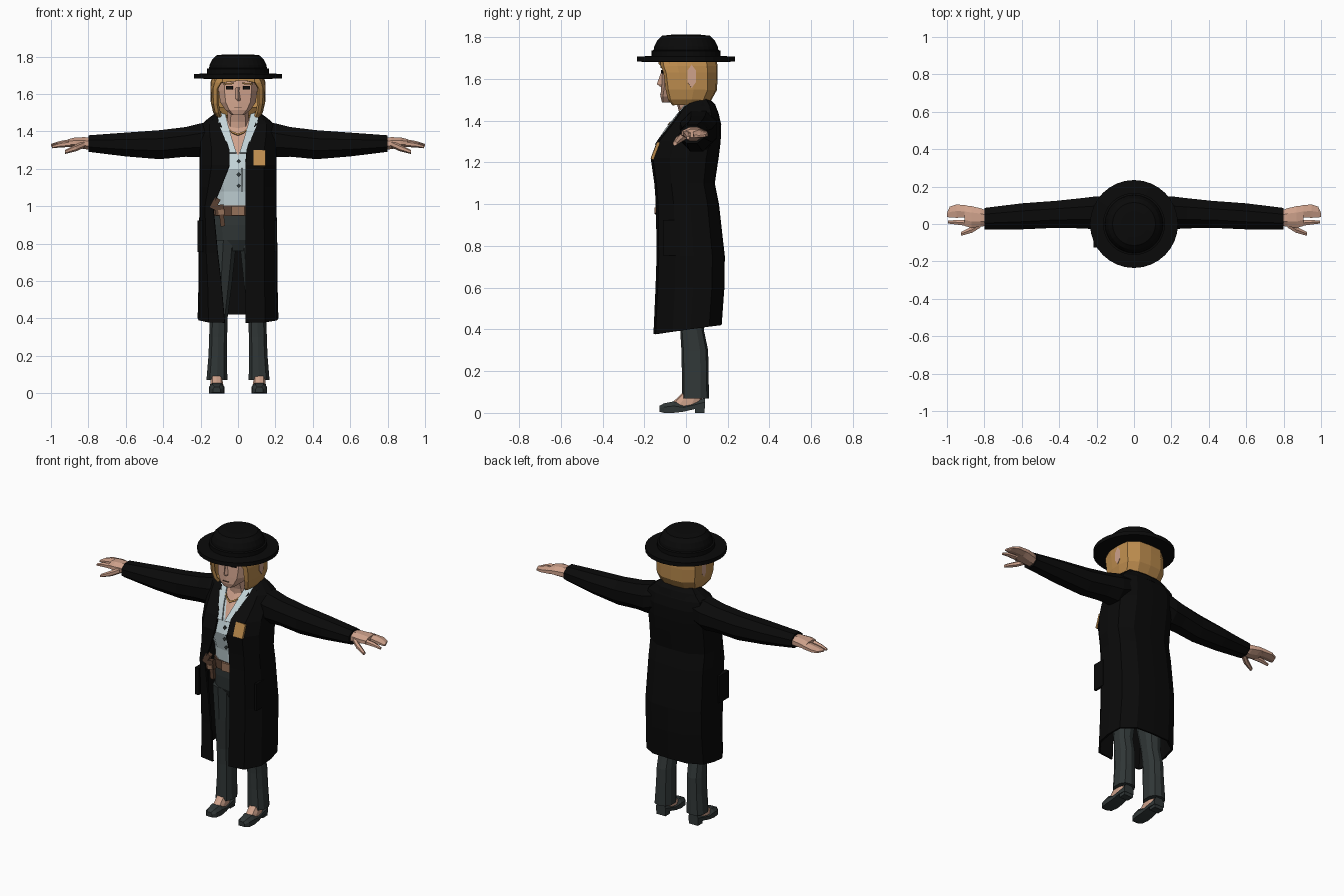
import bpy, bmesh, math
from mathutils import Vector, Matrix

def mat(name, r, g, b):
    m = bpy.data.materials.new(name)
    m.diffuse_color = (r, g, b, 1)
    return m

BLACK = mat("coat black", .003, .003, .003)
GREY = mat("trouser grey", .03, .038, .038)
SKIN = mat("skin", .62, .36, .26)
HAIR = mat("hair gold", .5, .26, .075)
SHIRT = mat("shirt pale blue", .55, .66, .69)
BROWN = mat("leather brown", .10, .052, .032)
TAN = mat("buckle tan", .30, .165, .10)
DARK = mat("eye dark", .006, .005, .005)

def finish(name, bm, *mats, thick=0):
    bmesh.ops.recalc_face_normals(bm, faces=bm.faces)
    me = bpy.data.meshes.new(name)
    bm.to_mesh(me)
    bm.free()
    ob = bpy.data.objects.new(name, me)
    bpy.context.collection.objects.link(ob)
    for m in mats:
        me.materials.append(m)
    if thick:
        mod = ob.modifiers.new("thickness", 'SOLIDIFY')
        mod.thickness, mod.offset = thick, 0
    return ob

def loft_bm(rows, closed=True, caps=True):
    bm = bmesh.new()
    vs = [[bm.verts.new(p) for p in r] for r in rows]
    n = len(rows[0])
    for a, b in zip(vs, vs[1:]):
        for i in range(n if closed else n - 1):
            j = (i + 1) % n
            bm.faces.new((a[i], a[j], b[j], b[i]))
    if closed and caps:
        bm.faces.new(vs[0])
        bm.faces.new(vs[-1])
    return bm

def loft(name, rows, m, closed=True, caps=True, thick=0):
    return finish(name, loft_bm(rows, closed, caps), m, thick=thick)

def sp(v, p):
    return math.copysign(abs(v) ** p, v)

def ring(z, hw, yf, yb, cx=0, n=12, p=.8):
    """Rounded horizontal section."""
    a = [2 * math.pi * i / n - math.pi / 2 for i in range(n)]
    return [(cx + hw * sp(math.cos(t), p), (yf + yb) / 2 + (yb - yf) / 2 * sp(math.sin(t), p), z) for t in a]

def xring(x, y0, y1, z0, z1, n=8):
    """Rounded section across the x axis."""
    a = [2 * math.pi * (i + .5) / n for i in range(n)]
    return [(x, (y0 + y1) / 2 + (y1 - y0) / 2 * 1.06 * math.cos(t),
             (z0 + z1) / 2 + (z1 - z0) / 2 * 1.06 * math.sin(t)) for t in a]

def wrap(z, hw, yf, yb, xl, xr, slope=0):
    """Section open at the front, running round the back."""
    d = yb - yf
    def side(xo):
        return [(xo, yf), (xo + (hw - xo) * .6, yf + .01), (hw * .97, yf + .28 * d),
                (hw, yf + .55 * d), (hw * .93, yf + .82 * d), (hw * .55, yb - .005)]
    pts = side(xr) + [(0, yb)] + [(-x, y) for x, y in reversed(side(-xl))]
    return [(x, y, z + slope * y) for x, y in pts]

def box(name, c, size, m, rot=(0, 0, 0)):
    bm = bmesh.new()
    bmesh.ops.create_cube(bm, size=1, matrix=Matrix.Diagonal((*size, 1)))
    ob = finish(name, bm, m)
    ob.location, ob.rotation_euler = c, rot
    return ob

# Hat: brim, band and crown turned in one profile
prof = [(.13, 1.68), (.235, 1.683), (.235, 1.707), (.166, 1.71), (.166, 1.735), (.155, 1.738),
        (.152, 1.755), (.138, 1.785), (.115, 1.807), (.07, 1.812)]
loft("hat", [ring(z, r, -r, r, n=32, p=1) for r, z in prof], BLACK)

# Head, nose and neck
loft("head", [ring(*r, n=10, p=.75) for r in [
    (1.488, .035, -.115, -.03), (1.515, .07, -.122, .03), (1.555, .098, -.12, .09),
    (1.62, .108, -.115, .11), (1.695, .108, -.105, .11)]], SKIN)
loft("nose", [[(-.018, -.105, z), (0, y, z), (.018, -.105, z)] for z, y in
              [(1.635, -.118), (1.575, -.14), (1.562, -.122)]], SKIN)
loft("neck", [ring(*r, n=10) for r in [(1.38, .068, -.03, .1), (1.45, .06, -.035, .09),
                                       (1.53, .058, -.06, .08)]], SKIN)
box("mouth", (0, -.1225, 1.527), (.04, .006, .004), BROWN)

# Hair: shell round the head with a fringe
loft("hair", [wrap(*r) for r in [
    (1.48, .105, -.06, .085, -.09, .09), (1.505, .125, -.08, .115, -.1, .1),
    (1.55, .135, -.09, .14, -.108, .108), (1.63, .138, -.1, .143, -.108, .108),
    (1.66, .137, -.11, .142, -.09, .09), (1.695, .13, -.115, .138, -.06, .06)]],
    HAIR, closed=False, thick=.018)
loft("hair_nape", [ring(1.485, .09, 0, .08), ring(1.53, .12, -.02, .13)], HAIR)
loft("fringe", [[(-.125, -.075, z - .012), (-.08, -.115, z - .004), (.03, -.124, z + .008),
                 (.085, -.115, z - .004), (.125, -.075, z - .012)] for z in (1.665, 1.70)],
     HAIR, closed=False, thick=.014)

for s, side in ((-1, "right"), (1, "left")):
    # Eyes, brows and ears
    box(side + "_eye", (s * .046, -.111, 1.634), (.036, .009, .018), DARK, (0, 0, s * .2))
    box(side + "_brow", (s * .05, -.113, 1.655), (.052, .009, .008), HAIR, (0, s * .08, s * .2))
    loft(side + "_ear", [xring(s * x, y0, y1, z0, z1, 6) for x, y0, y1, z0, z1 in
                         [(.12, .0, .035, 1.565, 1.655), (.147, .005, .05, 1.56, 1.665)]], SKIN)

    # Sleeve
    loft(side + "_sleeve", [xring(s * r[0], *r[1:]) for r in [
        (.13, -.02, .145, 1.29, 1.455), (.2, -.03, .15, 1.26, 1.445), (.28, -.025, .14, 1.263, 1.425),
        (.42, -.022, .125, 1.25, 1.408), (.6, -.03, .112, 1.265, 1.395), (.8, -.03, .087, 1.29, 1.38)]], BLACK)

    # Hand: palm, grouped fingers, forefinger and thumb
    loft(side + "_palm", [xring(s * r[0], *r[1:]) for r in [
        (.78, -.01, .07, 1.30, 1.365), (.82, -.015, .085, 1.305, 1.37),
        (.87, -.022, .097, 1.312, 1.368), (.905, -.012, .1, 1.318, 1.36)]], SKIN)
    loft(side + "_fingers", [xring(s * r[0], *r[1:], n=6) for r in [
        (.89, .032, .102, 1.318, 1.358), (.95, .03, .108, 1.318, 1.348), (.985, .033, .095, 1.318, 1.338),
        (1, .036, .06, 1.32, 1.332)]], SKIN)
    loft(side + "_forefinger", [xring(s * r[0], *r[1:], n=6) for r in [
        (.89, -.012, .022, 1.318, 1.352), (.95, -.004, .023, 1.315, 1.342), (.995, .002, .018, 1.31, 1.325)]], SKIN)
    loft(side + "_thumb", [xring(s * r[0], *r[1:], n=6) for r in [
        (.82, -.02, .02, 1.315, 1.35), (.865, -.048, -.012, 1.295, 1.33), (.925, -.064, -.042, 1.28, 1.3)]], SKIN)

    # Trouser leg
    loft(side + "_trouser_leg", [ring(*r[:4], cx=s * r[4], n=10) for r in [
        (.07, .058, -.02, .11, .113), (.2, .052, -.02, .108, .108), (.3, .05, -.022, .106, .106),
        (.4, .05, -.028, .085, .104), (.6, .062, -.06, .1, .09), (.82, .074, -.09, .125, .078)]], GREY)

    # Foot and shoe
    loft(side + "_foot", [ring(*r, cx=s * .114, n=10) for r in [
        (.03, .034, -.085, .07), (.055, .034, -.06, .075), (.1, .033, -.012, .08), (.13, .033, 0, .08)]], SKIN)
    cx = s * .114
    loft(side + "_shoe", [[(cx - w, y, z0), (cx - w, y, z0 + .6 * (z1 - z0)), (cx - w * .6, y, z1),
                           (cx + w * .6, y, z1), (cx + w, y, z0 + .6 * (z1 - z0)), (cx + w, y, z0)]
                          for y, w, z0, z1 in [(-.127, .02, .005, .034), (-.105, .036, 0, .046),
                                               (-.06, .042, 0, .055), (-.01, .04, .006, .04),
                                               (.04, .037, .018, .052), (.09, .034, .02, .072)]], GREY)
    box(side + "_shoe_heel", (cx, .065, .013), (.062, .046, .026), GREY)

    # Shirt collar flap
    loft(side + "_shirt_collar", [[(s * x0, y, z), (s * x1, y + .006, z)] for z, x0, x1, y in [
        (1.495, .068, .112, .015), (1.43, .052, .1, -.04), (1.36, .032, .07, -.095), (1.285, .008, .046, -.146)]],
        SHIRT, closed=False, thick=.008)

# Shirt, cut along the neckline so the open V takes the skin colour
bm = loft_bm([ring(*r) for r in [
    (.97, .128, -.098, .1), (1.08, .13, -.112, .1), (1.2, .155, -.146, .12), (1.29, .155, -.118, .13),
    (1.38, .15, -.055, .14), (1.43, .12, -.025, .12), (1.475, .075, .0, .1)]])
for s in (-1, 1):
    bmesh.ops.bisect_plane(bm, geom=bm.verts[:] + bm.edges[:] + bm.faces[:],
                           plane_co=(0, 0, 1.27), plane_no=(s, 0, -.4))
for f in bm.faces:
    c = f.calc_center_median()
    f.material_index = int(c.y < .04 and abs(c.x) < .4 * (c.z - 1.27))
finish("shirt", bm, SHIRT, SKIN)
for z, y in ((1.24, -.138), (1.17, -.14), (1.11, -.124)):
    box("shirt_button", (.004, y, z), (.018, .008, .018), GREY, (0, math.pi / 4, 0))
box("shirt_placket", (.022, -.1305, 1.14), (.006, .006, .13), GREY, (.29, 0, 0))
loft("necklace", [[(x, y + d, z + e) for x, y, z in [(-.06, -.045, 1.42), (-.03, -.072, 1.39),
      (0, -.086, 1.378), (.03, -.072, 1.39), (.06, -.045, 1.42)]] for d, e in ((0, 0), (.006, .009))],
     HAIR, closed=False, thick=.006)

# Trouser seat, belt and buckle
loft("trouser_seat", [ring(*r) for r in [(.76, .06, -.06, .1), (.82, .145, -.092, .128),
                                         (.9, .148, -.1, .13), (.98, .135, -.1, .11)]], GREY)
loft("belt", [ring(.948, .145, -.11, .12), ring(1.003, .14, -.11, .112)], BROWN)
box("belt_buckle", (0, -.112, .976), (.07, .012, .052), TAN)

# Holstered sidearm
box("sidearm_grip", (-.122, -.132, 1.015), (.032, .028, .062), BROWN, (0, .5, 0))
box("sidearm_frame", (-.098, -.132, .98), (.05, .03, .055), BROWN, (0, -.15, 0))
box("sidearm_barrel", (-.085, -.132, .93), (.024, .024, .075), BROWN, (0, -.1, 0))
box("sidearm_cylinder", (-.09, -.136, .968), (.03, .032, .026), TAN, (0, -.15, 0))

# Long coat, open at the front
loft("coat", [wrap(*r) for r in [
    (.398, .21, -.15, .165, -.07, .04, .14), (.6, .205, -.14, .178, -.09, .04),
    (.75, .205, -.135, .18, -.108, .04), (1.0, .2, -.138, .152, -.132, .04),
    (1.1, .2, -.146, .132, -.09, .04), (1.22, .2, -.163, .15, -.045, .04),
    (1.3, .2, -.133, .16, -.045, .045), (1.38, .2, -.07, .163, -.07, .07),
    (1.435, .19, -.03, .15, -.09, .09), (1.465, .155, .0, .135, -.1, .1),
    (1.495, .115, .035, .11, -.1, .1)]], BLACK, closed=False, thick=.012)

# Turned-down coat collar
loft("coat_collar", [wrap(*r, slope=.12) for r in [
    (1.425, .165, -.04, .148, -.1, .1), (1.46, .15, -.01, .135, -.105, .105),
    (1.49, .115, .025, .11, -.1, .1), (1.465, .1, .03, .1, -.085, .085)]], BLACK, closed=False, thick=.01)

# Pockets and badge
box("right_pocket", (-.202, -.075, .84), (.028, .1, .17), BLACK)
box("left_pocket", (.2, -.07, .84), (.016, .08, .17), BLACK)
box("badge", (.115, -.147, 1.256), (.066, .014, .088), HAIR, (-.36, 0, 0))
box("badge_mark", (.118, -.156, 1.24), (.03, .006, .008), BROWN, (-.36, 0, 0))
